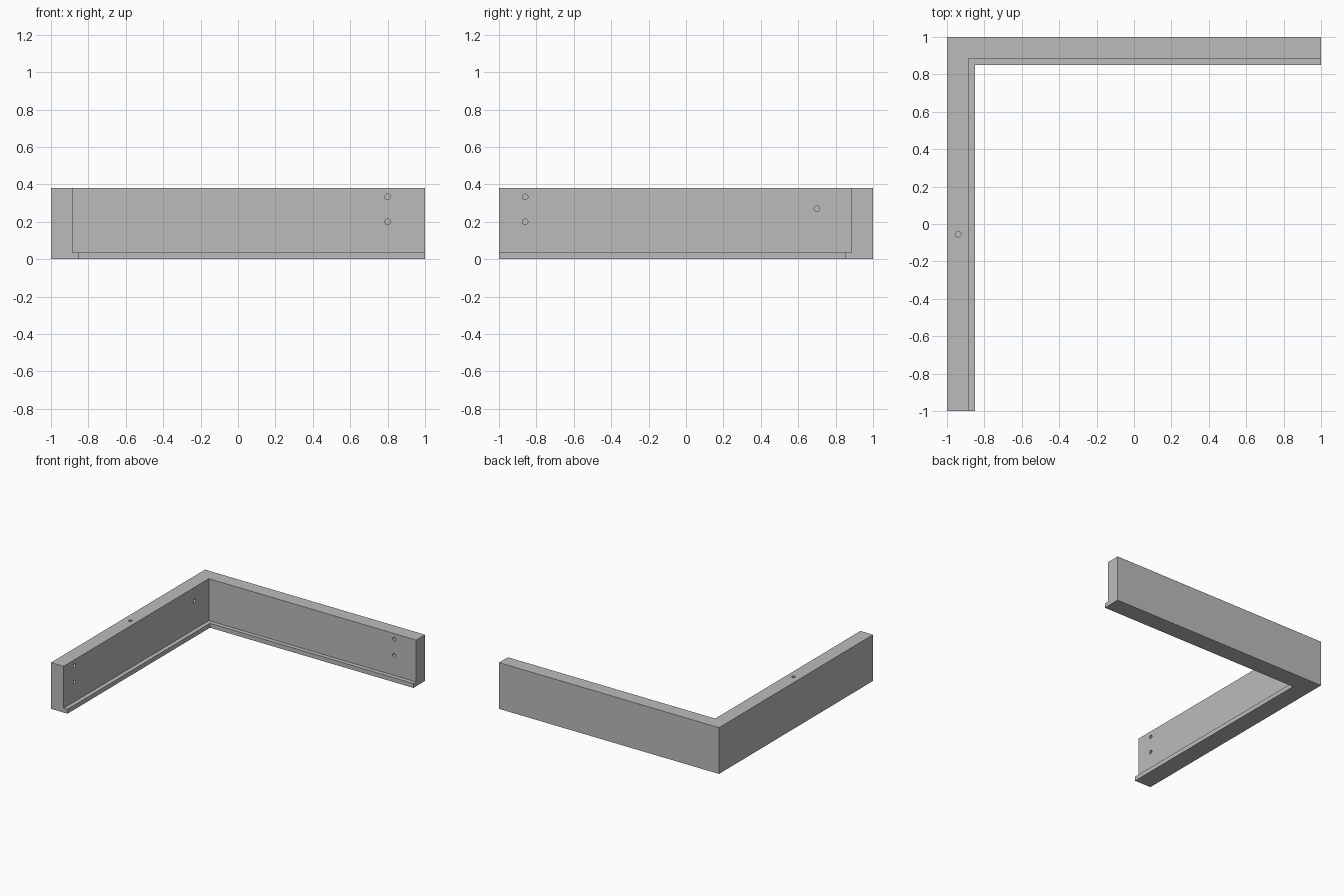
import bpy
import bmesh
from mathutils import Vector

cube = bpy.data.objects.get("Cube")
if cube:
    bpy.data.objects.remove(cube, do_unlink=True)

HEIGHT, WALL, LIP, LIP_HEIGHT = 0.38, 0.115, 0.15, 0.036
HOLE_RADIUS, HOLE_DEPTH = 0.015, 0.06

grey = bpy.data.materials.new("plain grey")
grey.use_nodes = True
colour = (0.5, 0.5, 0.5, 1)
grey.diffuse_color = colour
grey.node_tree.nodes["Principled BSDF"].inputs["Base Color"].default_value = colour


def make_object(name, bm):
    bmesh.ops.recalc_face_normals(bm, faces=bm.faces)
    mesh = bpy.data.meshes.new(name)
    bm.to_mesh(mesh)
    bm.free()
    mesh.materials.append(grey)
    obj = bpy.data.objects.new(name, mesh)
    bpy.context.collection.objects.link(obj)
    return obj


# Corner rail: wall-and-lip section (inset, height) swept round a mitred corner
section = [(0, 0), (LIP, 0), (LIP, LIP_HEIGHT), (WALL, LIP_HEIGHT),
           (WALL, HEIGHT), (0, HEIGHT)]
stations = [lambda d: (d - 1, -1), lambda d: (d - 1, 1 - d), lambda d: (1, 1 - d)]
bm = bmesh.new()
rings = [[bm.verts.new((*place(d), z)) for d, z in section] for place in stations]
for a, b in zip(rings, rings[1:]):
    for i in range(len(section)):
        j = (i + 1) % len(section)
        bm.faces.new((a[i], a[j], b[j], b[i]))
bm.faces.new(rings[0])
bm.faces.new(rings[-1])
rail = make_object("corner_rail", bm)

# Blind holes: (mouth centre, outward direction)
holes = [((0.8, 1 - WALL, z), (0, -1, 0)) for z in (0.2, 0.333)]
holes += [((WALL - 1, -0.86, z), (1, 0, 0)) for z in (0.2, 0.333)]
holes += [((WALL - 1, 0.7, 0.27), (1, 0, 0)), ((-0.94, -0.055, HEIGHT), (0, 0, 1))]
bm = bmesh.new()
for centre, direction in holes:
    out = Vector(direction)
    matrix = out.to_track_quat("Z", "Y").to_matrix().to_4x4()
    matrix.translation = Vector(centre)
    bmesh.ops.create_cone(bm, cap_ends=True, segments=24, radius1=HOLE_RADIUS,
                          radius2=HOLE_RADIUS, depth=2 * HOLE_DEPTH, matrix=matrix)
cutter = make_object("hole_cutter", bm)
cutter.hide_render = True

# Drill the holes, then discard the cutter
drill = rail.modifiers.new("holes", "BOOLEAN")
drill.operation = "DIFFERENCE"
drill.solver = "EXACT"
drill.object = cutter
bpy.ops.object.select_all(action="DESELECT")
bpy.context.view_layer.objects.active = rail
rail.select_set(True)
bpy.ops.object.modifier_apply(modifier=drill.name)
bpy.data.objects.remove(cutter, do_unlink=True)
bpy.ops.object.shade_smooth_by_angle()
